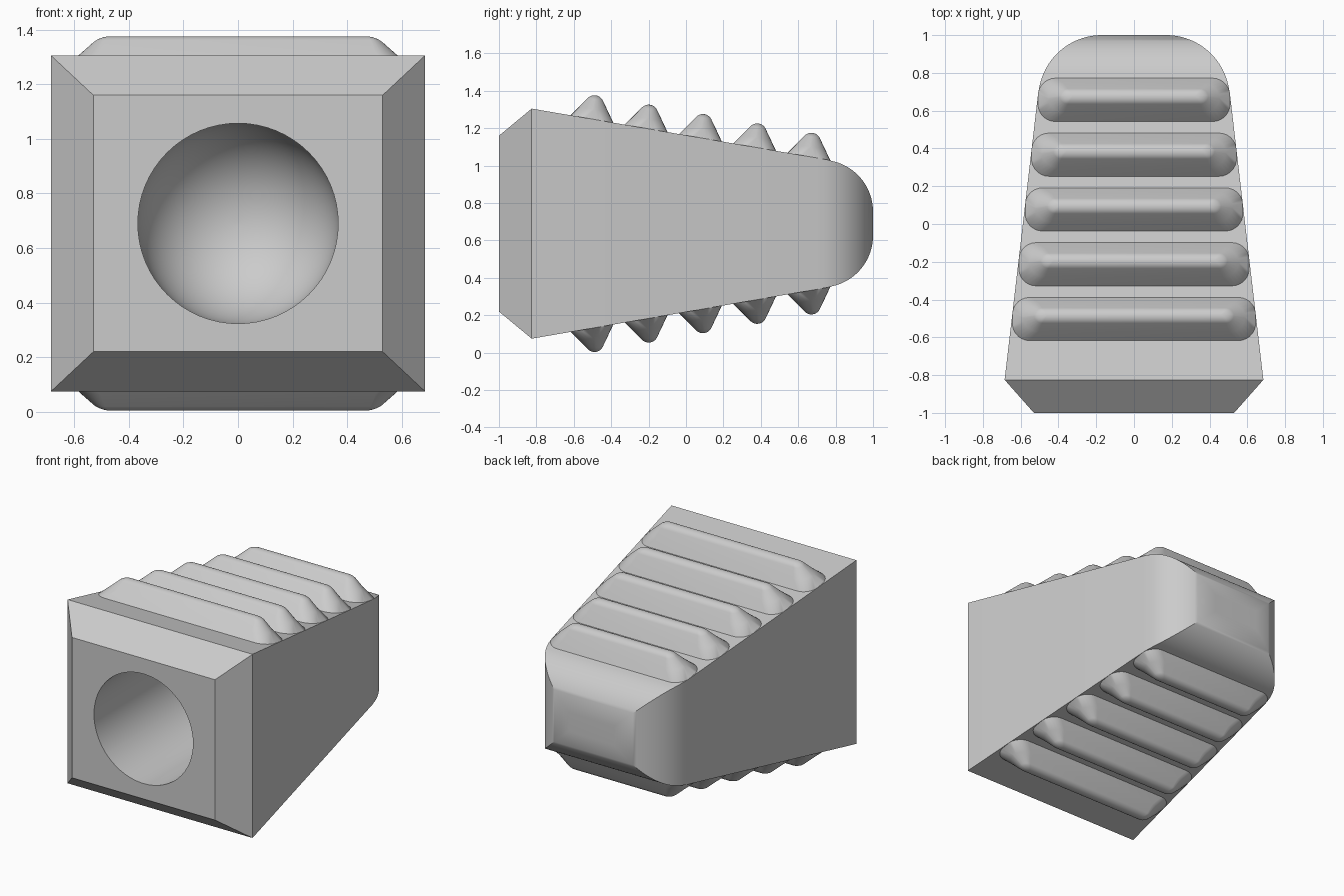
import bpy, bmesh, math
from mathutils import Vector

cube = bpy.data.objects.get("Cube")
if cube:
    bpy.data.objects.remove(cube, do_unlink=True)

MID = 0.69             # height of the long axis
SHOULDER = -0.825      # widest section

grey = bpy.data.materials.new("light grey")
grey.use_nodes = True
grey.diffuse_color = (0.6, 0.6, 0.6, 1)
grey.node_tree.nodes["Principled BSDF"].inputs["Base Color"].default_value = (0.6, 0.6, 0.6, 1)


def loft(name, rings):
    """Skin a list of equal-length point rings and cap both ends."""
    bm = bmesh.new()
    loops = [[bm.verts.new(p) for p in ring] for ring in rings]
    n = len(loops[0])
    for a, b in zip(loops, loops[1:]):
        for i in range(n):
            j = (i + 1) % n
            bm.faces.new((a[i], a[j], b[j], b[i]))
    bm.faces.new(loops[0])
    bm.faces.new(loops[-1])
    bmesh.ops.recalc_face_normals(bm, faces=bm.faces[:])
    mesh = bpy.data.meshes.new(name)
    bm.to_mesh(mesh)
    bm.free()
    obj = bpy.data.objects.new(name, mesh)
    bpy.context.collection.objects.link(obj)
    mesh.materials.append(grey)
    return obj


def activate(obj):
    bpy.ops.object.select_all(action='DESELECT')
    obj.select_set(True)
    bpy.context.view_layer.objects.active = obj


def smooth(obj, degrees=30):
    activate(obj)
    bpy.ops.object.shade_smooth_by_angle(angle=math.radians(degrees))


def half_size(y, wide, slope, radius, flat):
    """Straight taper that runs into a rounded end at y = 1."""
    start = 1 - radius + radius * math.sin(math.atan(slope))
    if y <= start:
        return wide - slope * (y - SHOULDER)
    return flat + math.sqrt(max(radius ** 2 - (y - 1 + radius) ** 2, 0))


def half_x(y):
    return half_size(y, 0.685, 0.117, 0.337, 0.17)


def half_z(y):
    return half_size(y, 0.615, 0.173, 0.277, 0.064)


def section(y, hx, hz):
    return [(sx * hx, y, MID + sz * hz) for sx, sz in ((-1, -1), (1, -1), (1, 1), (-1, 1))]


# Body: chamfered front, tapered sides, rounded back
STEPS = 24
ys = [SHOULDER] + [0.7 + 0.3 * math.sin(math.pi / 2 * i / STEPS) for i in range(STEPS + 1)]
body = loft("body", [section(-1, 0.53, 0.47)] + [section(y, half_x(y), half_z(y)) for y in ys])

# Round-ended bore cut into the front
R = 0.367
BORE_END = 0.2
profile = [(-1.2, R)]
profile += [(BORE_END + R * math.sin(a), R * math.cos(a))
            for a in (math.radians(89 * i / 16) for i in range(17))]
SIDES = 64
cutter = loft("bore_cutter", [
    [(r * math.cos(2 * math.pi * k / SIDES), y, MID + r * math.sin(2 * math.pi * k / SIDES))
     for k in range(SIDES)] for y, r in profile])
cutter.hide_render = True
bore = body.modifiers.new("bore", 'BOOLEAN')
bore.operation = 'DIFFERENCE'
bore.solver = 'EXACT'
bore.object = cutter
activate(body)
bpy.ops.object.modifier_apply(modifier="bore")
bpy.data.objects.remove(cutter, do_unlink=True)
smooth(body)


def rounded_rect(length, width, corner, steps=6):
    pts = []
    for q, (sx, sy) in enumerate(((1, 1), (-1, 1), (-1, -1), (1, -1))):
        for i in range(steps + 1):
            a = math.pi / 2 * (q + i / steps)
            pts.append((sx * (length - corner) + corner * math.cos(a),
                        sy * (width - corner) + corner * math.sin(a)))
    return pts


# Ridge profile: (half width, height, inset of the ends), straight flank then round crest
FLANK = math.radians(55)
CREST = 0.05
levels = [(0.12, -0.006, 0), (0.116, 0, 0), (0.079, 0.053, 0.058)]
for i in range(9):
    a = FLANK * (1 - i / 8)
    levels.append((max(CREST * math.sin(a), 0.001), 0.078 + CREST * math.cos(a),
                   0.118 + 0.07 * (1 - math.sin(a) / math.sin(FLANK))))


def ridge(name, y, side):
    """Hipped ridge standing square to the sloping upper or lower face."""
    tilt = math.atan(0.173)
    along = Vector((0, math.cos(tilt), -side * math.sin(tilt)))
    normal = Vector((0, math.sin(tilt), side * math.cos(tilt)))
    centre = Vector((0, y, MID + side * half_z(y)))
    rings = []
    for width, height, inset in levels:
        ring = []
        for px, v in rounded_rect(half_x(y) - inset, width, min(0.08, width * 0.95)):
            # ends follow the taper of the body
            px -= math.copysign(0.117 * v, px)
            ring.append(Vector((px, 0, 0)) + centre + along * v + normal * height)
        rings.append(ring)
    smooth(loft(name, rings), 40)


# Five grip ridges above and below
for i in range(5):
    for label, side in (("upper", 1), ("lower", -1)):
        ridge(f"{label}_ridge_{i + 1}", -0.503 + 0.29 * i, side)
